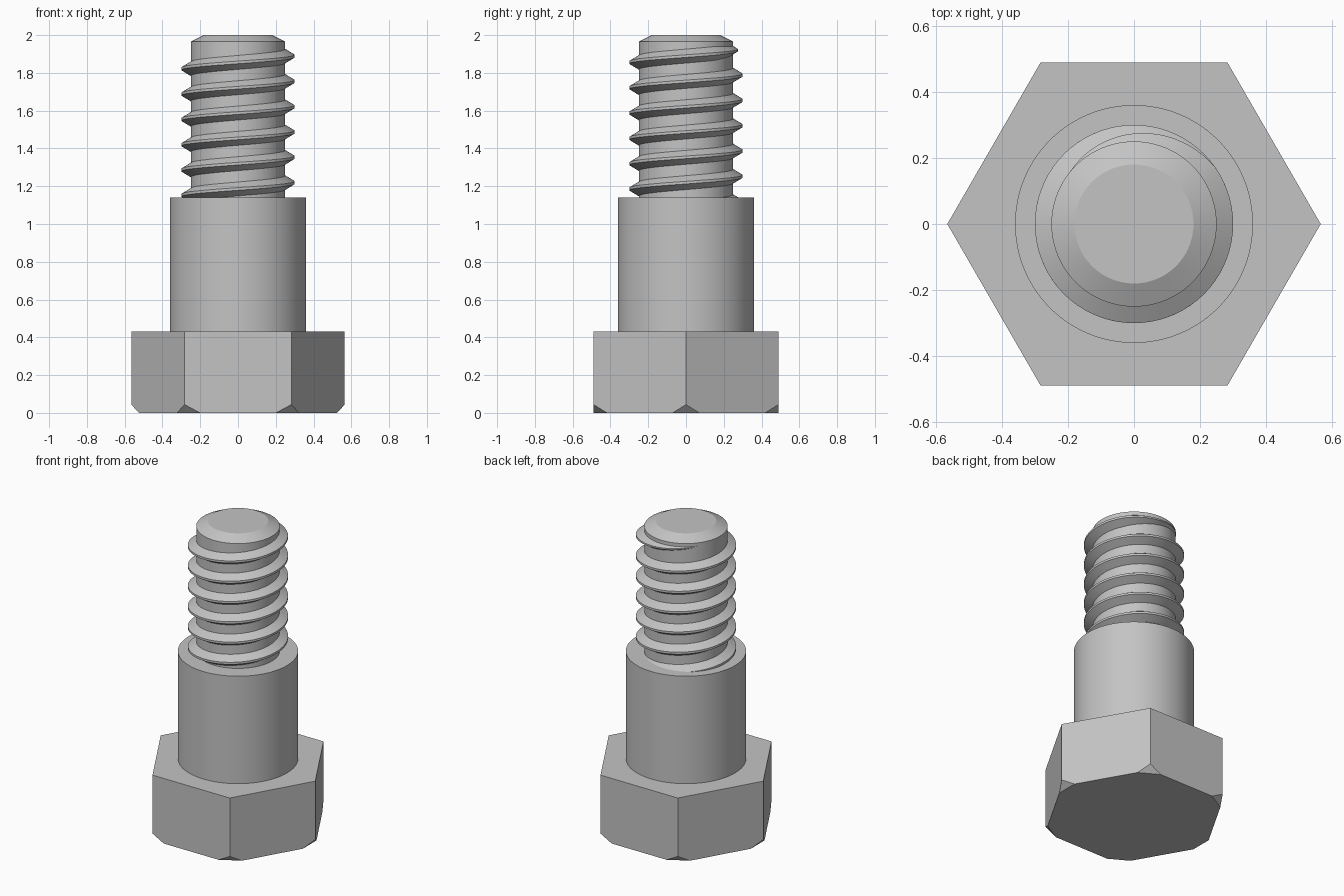
import bpy, bmesh, math
from mathutils import Vector

if "Cube" in bpy.data.objects:
    bpy.data.objects.remove(bpy.data.objects["Cube"], do_unlink=True)

steel = bpy.data.materials.new("grey_steel")
steel.use_nodes = True
steel.diffuse_color = (0.55, 0.55, 0.55, 1)
steel.node_tree.nodes["Principled BSDF"].inputs["Base Color"].default_value = (0.55, 0.55, 0.55, 1)

HEAD_TOP, SHANK_TOP = 0.43, 1.14
CORE_R, CREST_R = 0.25, 0.30
PITCH = 0.134


def finish(bm, name, smooth=True):
    bmesh.ops.recalc_face_normals(bm, faces=bm.faces[:])
    mesh = bpy.data.meshes.new(name)
    bm.to_mesh(mesh)
    bm.free()
    mesh.materials.append(steel)
    obj = bpy.data.objects.new(name, mesh)
    bpy.context.collection.objects.link(obj)
    if smooth:
        bpy.ops.object.select_all(action='DESELECT')
        obj.select_set(True)
        bpy.context.view_layer.objects.active = obj
        bpy.ops.object.shade_smooth_by_angle(angle=math.radians(20))
    return obj


def lathe(name, profile, steps=96):
    bm = bmesh.new()
    verts = [bm.verts.new((r, 0, z)) for r, z in profile]
    edges = [bm.edges.new(pair) for pair in zip(verts, verts[1:])]
    bmesh.ops.spin(bm, geom=verts + edges, cent=(0, 0, 0), axis=(0, 0, 1),
                   angle=math.tau, steps=steps, use_duplicate=False)
    bmesh.ops.remove_doubles(bm, verts=bm.verts[:], dist=1e-5)
    return finish(bm, name)


# Hexagonal head, with the six bottom corners cut off
bm = bmesh.new()
bmesh.ops.create_cone(bm, cap_ends=True, segments=6, radius1=0.565, radius2=0.565, depth=HEAD_TOP)
# Turn so that corners lie on the x axis
corner = max(bm.verts, key=lambda v: v.co.x).co
turn = -math.atan2(corner.y, corner.x)
for v in bm.verts:
    a = math.atan2(v.co.y, v.co.x) + turn
    v.co = (0.565 * math.cos(a), 0.565 * math.sin(a), v.co.z + HEAD_TOP / 2)
for i in range(6):
    a = i * math.pi / 3
    out = Vector((math.cos(a), math.sin(a), 0))
    cut = bmesh.ops.bisect_plane(bm, geom=bm.verts[:] + bm.edges[:] + bm.faces[:],
                                 plane_co=out * 0.524, plane_no=out - Vector((0, 0, 0.93)),
                                 clear_outer=True)
    rim = [e for e in cut["geom_cut"] if isinstance(e, bmesh.types.BMEdge)]
    bmesh.ops.holes_fill(bm, edges=rim, sides=0)
finish(bm, "hex_head", smooth=False)

# Plain shank and threaded core with a chamfered tip
lathe("shank", [(0, HEAD_TOP), (0.36, HEAD_TOP), (0.36, SHANK_TOP), (0, SHANK_TOP)])
lathe("threaded_core", [(0, SHANK_TOP - 0.05), (CORE_R, SHANK_TOP - 0.05),
                        (CORE_R, 1.965), (0.18, 2.0), (0, 2.0)])

# Helical thread ridge, fading into the core at its upper end
bm = bmesh.new()
SEGS = 72
fade_from, fade_to = math.radians(35), math.radians(145)
start = -6.1 * math.tau
count = round((fade_to - start) / math.tau * SEGS)
rings = []
for i in range(count + 1):
    a = start + (fade_to - start) * i / count
    t = min(1, (fade_to - a) / (fade_to - fade_from))
    z = 1.889 + PITCH * a / math.tau
    crest = CORE_R - 0.002 + (CREST_R - CORE_R + 0.002) * t
    root, root_half, tip_half = CORE_R - 0.01, 0.008 + 0.035 * t, 0.002 + 0.005 * t
    section = [(root, -root_half), (crest, -tip_half), (crest, tip_half), (root, root_half)]
    rings.append([bm.verts.new((r * math.cos(a), r * math.sin(a), z + h)) for r, h in section])
for lo, hi in zip(rings, rings[1:]):
    for k in range(4):
        n = (k + 1) % 4
        bm.faces.new((lo[k], lo[n], hi[n], hi[k]))
bm.faces.new(rings[0])
bm.faces.new(rings[-1])
finish(bm, "thread")
